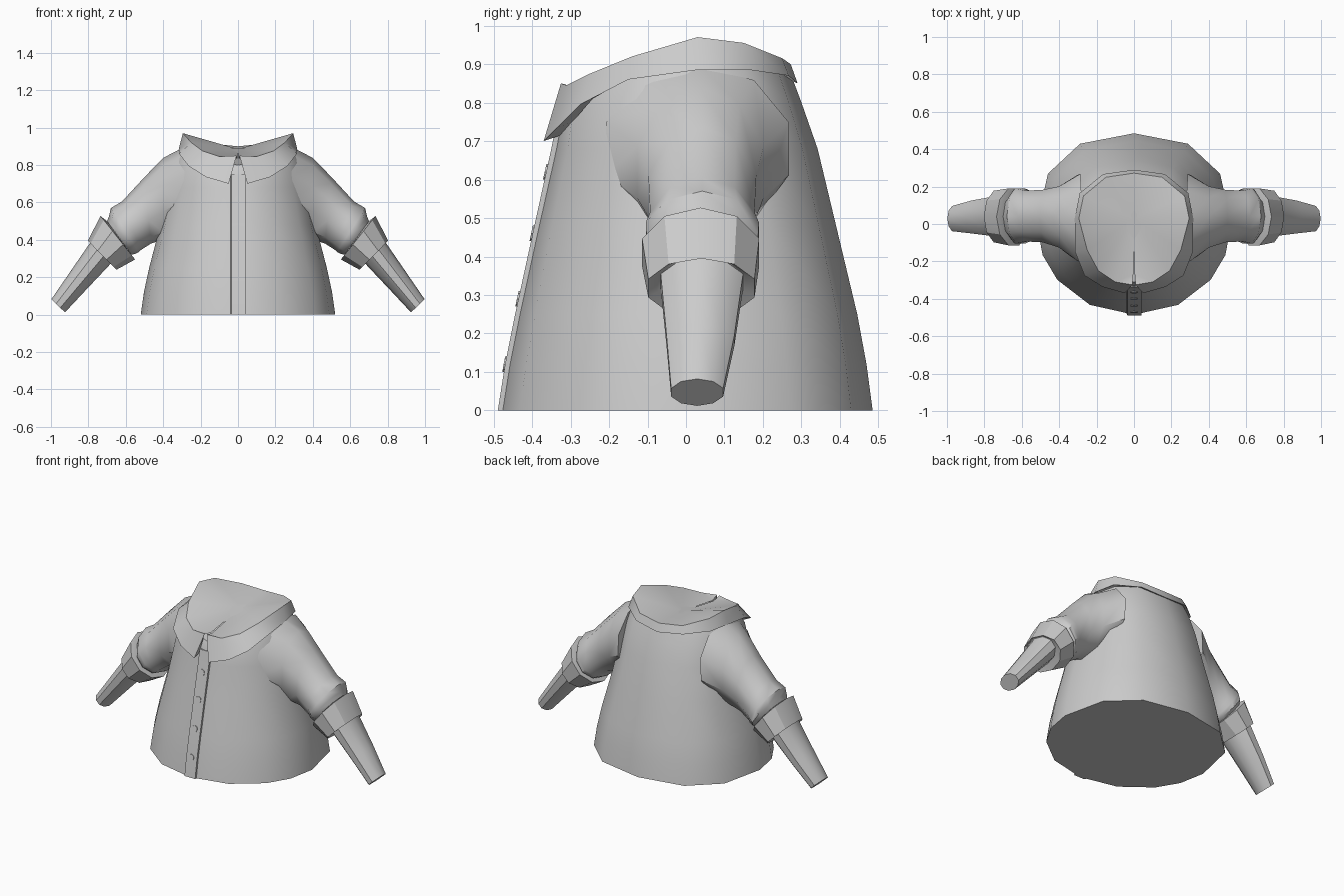
import bpy, bmesh
from math import sin, cos, pi, radians

if "Cube" in bpy.data.objects:
    bpy.data.objects.remove(bpy.data.objects["Cube"])


def finish(name, verts, faces, mirror=False, angle=40):
    me = bpy.data.meshes.new(name)
    me.from_pydata(verts, [], faces)
    bm = bmesh.new()
    bm.from_mesh(me)
    bmesh.ops.recalc_face_normals(bm, faces=bm.faces)
    bm.to_mesh(me)
    bm.free()
    ob = bpy.data.objects.new(name, me)
    bpy.context.collection.objects.link(ob)
    bpy.ops.object.select_all(action='DESELECT')
    ob.select_set(True)
    bpy.context.view_layer.objects.active = ob
    bpy.ops.object.shade_smooth_by_angle(angle=radians(angle))
    if mirror:
        ob.modifiers.new("mirror", 'MIRROR')
    return ob


def loft(name, rings, mirror=False, start=True, end=True, angle=40):
    n = len(rings[0])
    verts = [p for r in rings for p in r]
    faces = [(k * n + i, k * n + (i + 1) % n, (k + 1) * n + (i + 1) % n, (k + 1) * n + i)
             for k in range(len(rings) - 1) for i in range(n)]
    if start:
        faces.append(tuple(range(n)))
    if end:
        faces.append(tuple(range(len(verts) - n, len(verts))))
    return finish(name, verts, faces, mirror, angle)


# torso: half width, front y, back y, then z at front, side and back
half = [0, 30, 60, 90, 110, 128, 153, 180]
angles = half + [360 - a for a in half[-2:0:-1]]


def torso_ring(xh, yf, yb, zf, zs, zb):
    out = []
    for a in angles:
        s, c = sin(radians(a)), cos(radians(a))
        p = 0.85 if c > 0.01 else 1.0
        x = xh * abs(s) ** p * (1 if s > 0 else -1)
        y = yb * c ** p if c > 0.01 else -yf * c
        t = c * c
        out.append((x, y, zs + ((zb if c > 0 else zf) - zs) * t))
    return out


loft("shirt_body", [torso_ring(*r) for r in (
    (.52, -.485, .485, 0, 0, 0), (.503, -.466, .469, .12, .12, .12),
    (.475, -.44, .445, .25, .25, .25), (.415, -.39, .39, .48, .48, .48),
    (.375, -.345, .342, .68, .68, .68), (.345, -.33, .30, .76, .82, .80),
    (.305, -.31, .27, .80, .89, .88))])

# collar: folded rim, lower flap edge and underside
upper = [(.008, -.325, .85), (.10, -.31, .845), (.19, -.25, .875), (.25, -.14, .92),
         (.295, .03, .97), (.27, .15, .955), (.15, .25, .915), (0, .272, .90)]
lower = [(.05, -.37, .70), (.17, -.335, .735), (.265, -.275, .795), (.315, -.15, .86),
         (.317, .03, .885), (.29, .165, .885), (.165, .267, .87), (0, .29, .85)]
under = [(x * .93, y * .88, z + .015) for x, y, z in lower]
verts = upper + lower + under + [(0, .03, .885), (.004, -.27, .835)]
faces = []
for i in range(7):
    faces += [(i, i + 1, i + 9, i + 8), (i + 8, i + 9, i + 17, i + 16)]
faces.append((0, 8, 16))
# surface filling the neck opening, with a centre crease
faces += [(i, i + 1, 24) for i in range(1, 7)] + [(0, 1, 25), (1, 24, 25)]
finish("collar", verts, faces, mirror=True, angle=45)


# sleeve rings: top (x, z), bottom (x, z), front y, back y
def limb_ring(tx, tz, bx, bz, yf, yb, n=10):
    cx, cz, cy, h = (tx + bx) / 2, (tz + bz) / 2, (yf + yb) / 2, (yb - yf) / 2
    return [(cx + cos(a) * (tx - cx), cy + sin(a) * h, cz + cos(a) * (tz - cz))
            for a in (2 * pi * i / n for i in range(n))]


def limb(name, rows, **kw):
    return loft(name, [limb_ring(*r) for r in rows], mirror=True, **kw)


limb("sleeve", [(.28, .90, .30, .46, -.22, .28), (.40, .838, .40, .40, -.135, .21),
                (.50, .735, .465, .38, -.105, .19), (.62, .605, .52, .345, -.10, .185),
                (.68, .57, .53, .335, -.112, .197), (.69, .525, .55, .325, -.11, .195),
                (.70, .50, .57, .32, -.09, .17)])

# turned-up cuff
limb("cuff", [(.70, .50, .575, .325, -.09, .17), (.735, .527, .55, .295, -.122, .198),
              (.803, .395, .65, .24, -.105, .185), (.79, .40, .665, .26, -.08, .16)], angle=30)

# forearm
limb("forearm", [(.765, .45, .66, .30, -.075, .16), (.79, .385, .69, .262, -.07, .152),
                 (.90, .225, .81, .135, -.055, .13), (.998, .082, .925, .012, -.042, .10)])

# front placket
rows = [(-.489, 0), (-.470, .12), (-.444, .25), (-.394, .48), (-.350, .68), (-.336, .75)]
loft("placket", [[(-.04, y + .012, z), (-.035, y, z), (.035, y, z), (.04, y, z), (.04, y + .015, z)]
                 for y, z in rows])


# buttons
def front_y(z):
    for (y0, z0), (y1, z1) in zip(rows, rows[1:]):
        if z <= z1:
            return y0 + (y1 - y0) * (z - z0) / (z1 - z0)


for k, z in enumerate((.12, .29, .46, .62)):
    loft("button_%d" % (k + 1), [[(.02 * cos(a), front_y(z + .02 * sin(a)) + d, z + .02 * sin(a))
                                 for a in (2 * pi * i / 8 for i in range(8))] for d in (.004, -.004)])
